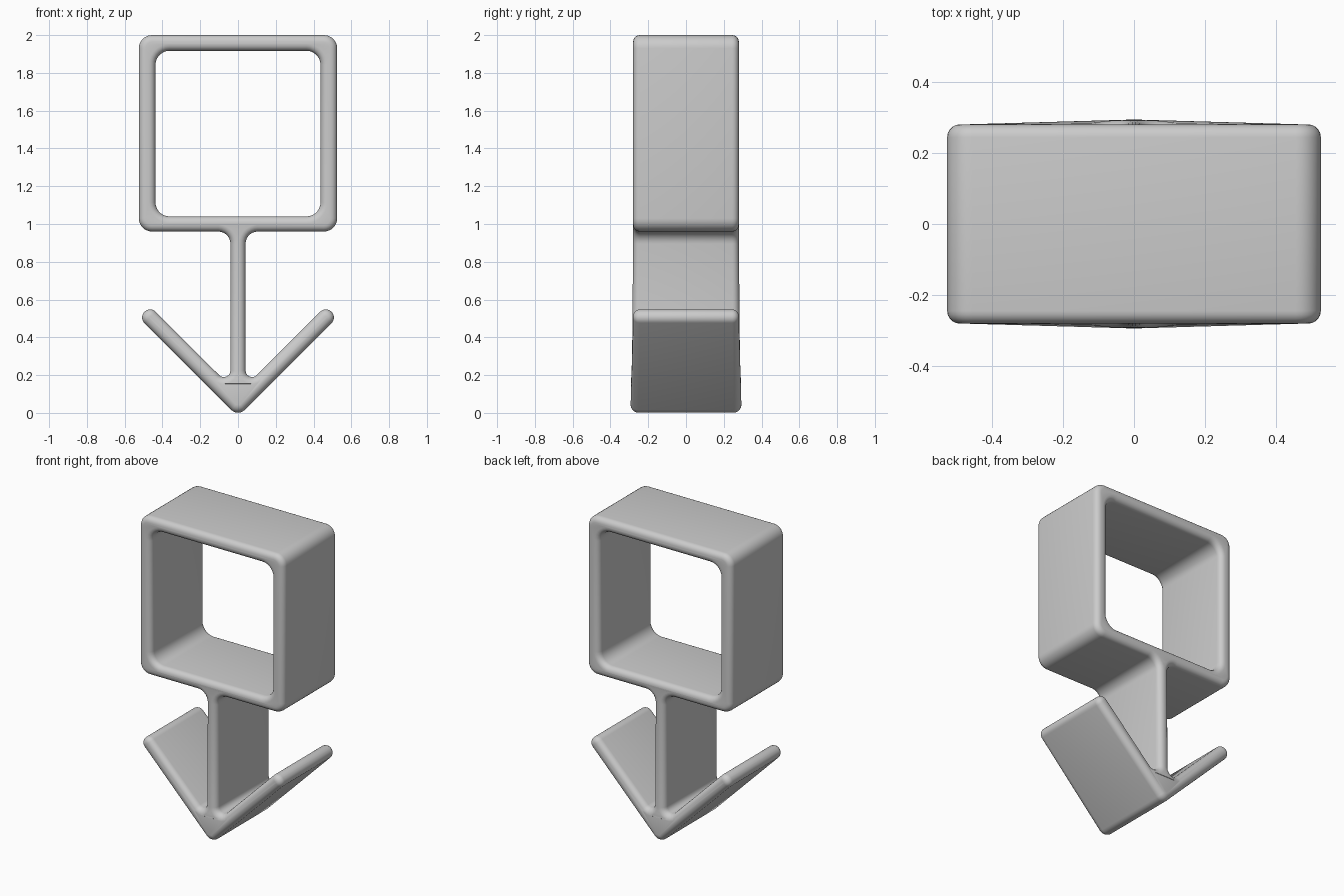
import bpy, math
from mathutils import Vector, Matrix

cube = bpy.data.objects.get("Cube")
if cube:
    bpy.data.objects.remove(cube, do_unlink=True)

HALF_DEPTH, RIM = 0.28, 0.036

grey = bpy.data.materials.new("light grey")
grey.use_nodes = True
colour = (0.6, 0.6, 0.6, 1)
grey.diffuse_color = colour
grey.node_tree.nodes["Principled BSDF"].inputs["Base Color"].default_value = colour


def rounded(corners, steps=7):
    """Replace each (x, z, radius) corner by a tangent arc."""
    points = []
    for i, (x, z, radius) in enumerate(corners):
        here = Vector((x, z))
        a = (Vector(corners[i - 1][:2]) - here).normalized()
        b = (Vector(corners[(i + 1) % len(corners)][:2]) - here).normalized()
        half = a.angle(b) / 2
        centre = here + (a + b).normalized() * radius / math.sin(half)
        start = here + a * radius / math.tan(half) - centre
        end = here + b * radius / math.tan(half) - centre
        sweep = start.angle_signed(end)
        for k in range(steps + 1):
            turn = Matrix.Rotation(-sweep * k / steps, 2)
            points.append(centre + turn @ start)
    return points


def add_loop(curve, points):
    spline = curve.splines.new("POLY")
    spline.points.add(len(points) - 1)
    for p, co in zip(spline.points, points):
        p.co = (co.x, co.y, 0, 1)
    spline.use_cyclic_u = True


# Right half of the outline: arrow tip, arm, stem, frame
tip = (0, -0.02, 0.05)
side = [
    (0.525, 0.505, 0.041), (0.465, 0.565, 0.041),
    (0.04, 0.14, 0.035), (0.04, 0.96, 0.065),
    (0.525, 0.96, 0.07), (0.525, 2.0, 0.07),
]
outline = [tip] + side + [(-x, z, r) for x, z, r in reversed(side)]
opening = [(-0.437, 1.04, 0.075), (-0.437, 1.917, 0.075),
           (0.437, 1.917, 0.075), (0.437, 1.04, 0.075)]

# Solid profile with rounded rims
curve = bpy.data.curves.new("sign_profile", "CURVE")
curve.dimensions = "2D"
curve.fill_mode = "BOTH"
curve.extrude = HALF_DEPTH - RIM
curve.bevel_depth = RIM
curve.bevel_resolution = 4
curve.offset = -RIM
add_loop(curve, rounded(outline))
add_loop(curve, rounded(opening))
helper = bpy.data.objects.new("profile_helper", curve)
bpy.context.collection.objects.link(helper)
bpy.context.view_layer.update()
graph = bpy.context.evaluated_depsgraph_get()
mesh = bpy.data.meshes.new_from_object(helper.evaluated_get(graph))
bpy.data.objects.remove(helper, do_unlink=True)

# Stand upright, then swell the depth slightly at the arrow joint
mesh.transform(Matrix.Rotation(math.radians(90), 4, "X"))
for v in mesh.vertices:
    distance = math.hypot(v.co.x, v.co.z - 0.1)
    v.co.y *= 1 + 0.06 * math.exp(-(distance / 0.12) ** 2)

mesh.materials.clear()
mesh.materials.append(grey)
body = bpy.data.objects.new("framed_arrow_stand", mesh)
bpy.context.collection.objects.link(body)

# Weld the caps to the rims and smooth the rounded edges
bpy.context.view_layer.objects.active = body
body.select_set(True)
bpy.ops.object.mode_set(mode="EDIT")
bpy.ops.mesh.select_all(action="SELECT")
bpy.ops.mesh.remove_doubles(threshold=0.0005)
bpy.ops.mesh.normals_make_consistent(inside=False)
bpy.ops.object.mode_set(mode="OBJECT")
bpy.ops.object.shade_smooth_by_angle(angle=math.radians(40))
